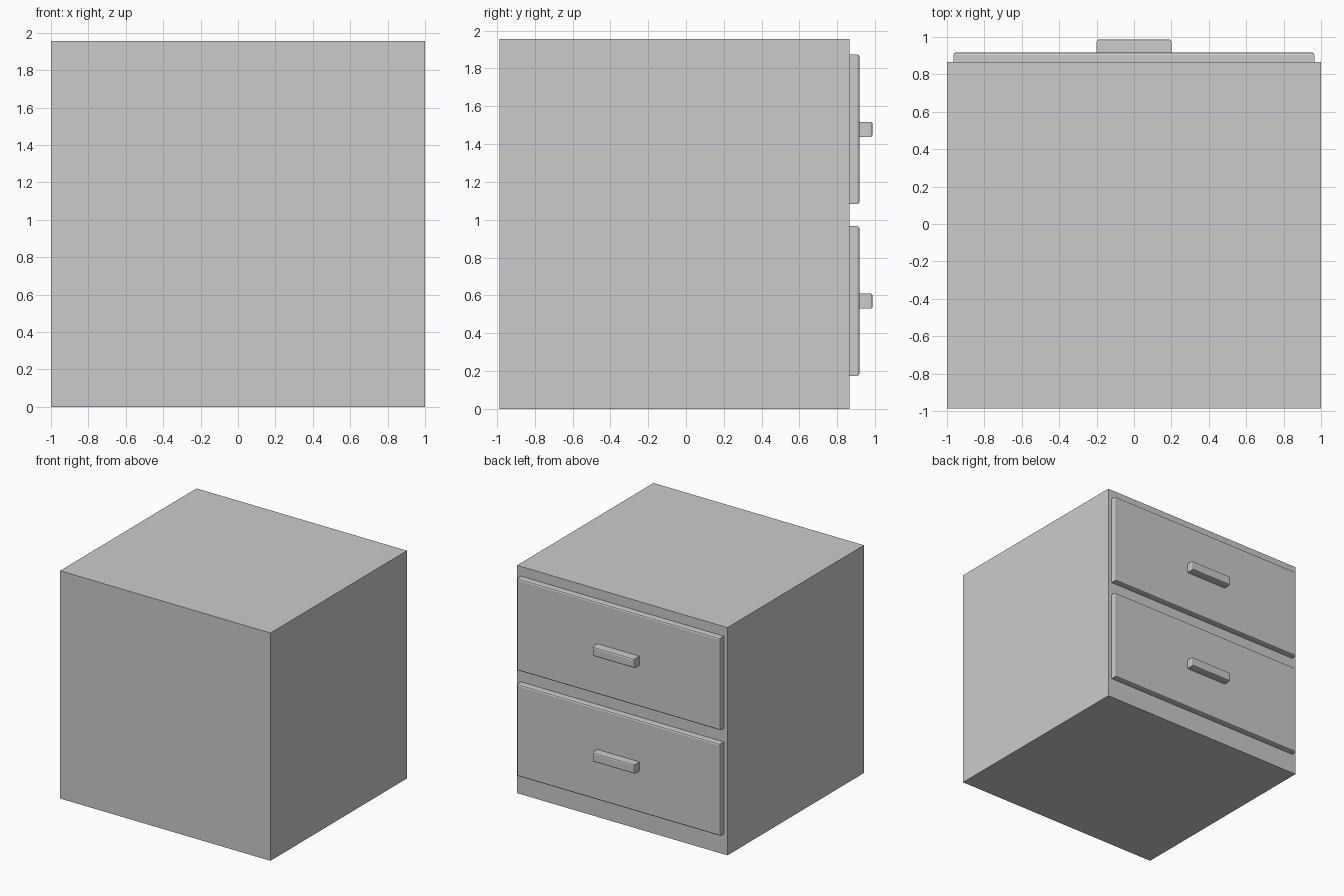
import bpy
import bmesh

if "Cube" in bpy.data.objects:
    bpy.data.objects.remove(bpy.data.objects["Cube"])


def box(name, x, y, z, bevel=0.0):
    """Box from (min, max) ranges; bevel softens the edges round its +y face."""
    bm = bmesh.new()
    bmesh.ops.create_cube(bm, size=1)
    for v in bm.verts:
        v.co = [r[0] if c < 0 else r[1] for c, r in zip(v.co, (x, y, z))]
    if bevel:
        edges = [e for e in bm.edges if all(v.co.y > y[1] - 1e-5 for v in e.verts)]
        bmesh.ops.bevel(bm, geom=edges, offset=bevel, segments=2,
                        profile=0.5, affect='EDGES')
    bmesh.ops.recalc_face_normals(bm, faces=bm.faces)
    mesh = bpy.data.meshes.new(name)
    bm.to_mesh(mesh)
    bm.free()
    obj = bpy.data.objects.new(name, mesh)
    bpy.context.collection.objects.link(obj)
    return obj


BODY_Y, DRAWER_Y, HANDLE_Y = 0.865, 0.918, 0.987

# Cabinet body
box("cabinet_body", (-1, 1), (-0.987, BODY_Y), (0, 1.957))

# Two drawer fronts, each with a bar handle
for label, z in (("lower", 0.57), ("upper", 1.478)):
    box(f"{label}_drawer_front", (-0.965, 0.965), (BODY_Y, DRAWER_Y),
        (z - 0.396, z + 0.396), 0.014)
    box(f"{label}_drawer_handle", (-0.2, 0.2), (DRAWER_Y, HANDLE_Y),
        (z - 0.04, z + 0.04), 0.012)
